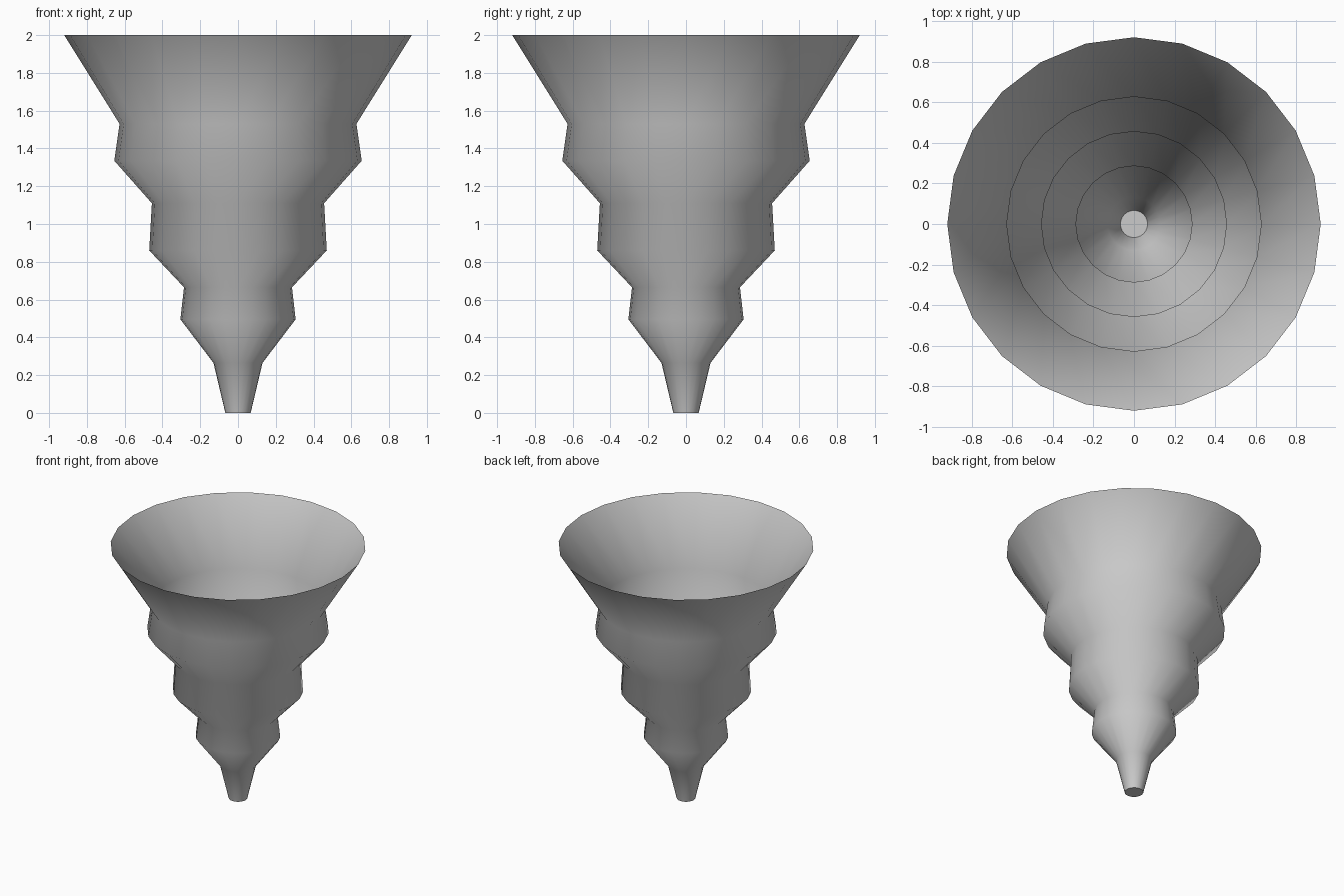
import bpy, bmesh
from math import cos, sin, pi

if "Cube" in bpy.data.objects:
    bpy.data.objects.remove(bpy.data.objects["Cube"])

SEGMENTS = 24
# (radius, height) from the narrow foot to the open rim
PROFILE = [(0.067, 0.0), (0.13, 0.265), (0.305, 0.495), (0.286, 0.665),
           (0.47, 0.86), (0.456, 1.11), (0.655, 1.335), (0.627, 1.53),
           (0.92, 2.0)]

bm = bmesh.new()

# stepped open wall, turned around z
rings = [[bm.verts.new((r * cos(2 * pi * i / SEGMENTS), r * sin(2 * pi * i / SEGMENTS), z))
          for i in range(SEGMENTS)] for r, z in PROFILE]
for low, high in zip(rings, rings[1:]):
    for i in range(SEGMENTS):
        j = (i + 1) % SEGMENTS
        bm.faces.new((low[i], low[j], high[j], high[i])).smooth = True

# flat closed foot with a sharp edge
foot = bm.faces.new(rings[0][::-1])
foot.smooth = False
for edge in foot.edges:
    edge.smooth = False

mesh = bpy.data.meshes.new("stepped_funnel")
bm.to_mesh(mesh)
bm.free()
bpy.context.collection.objects.link(bpy.data.objects.new("stepped_funnel", mesh))
